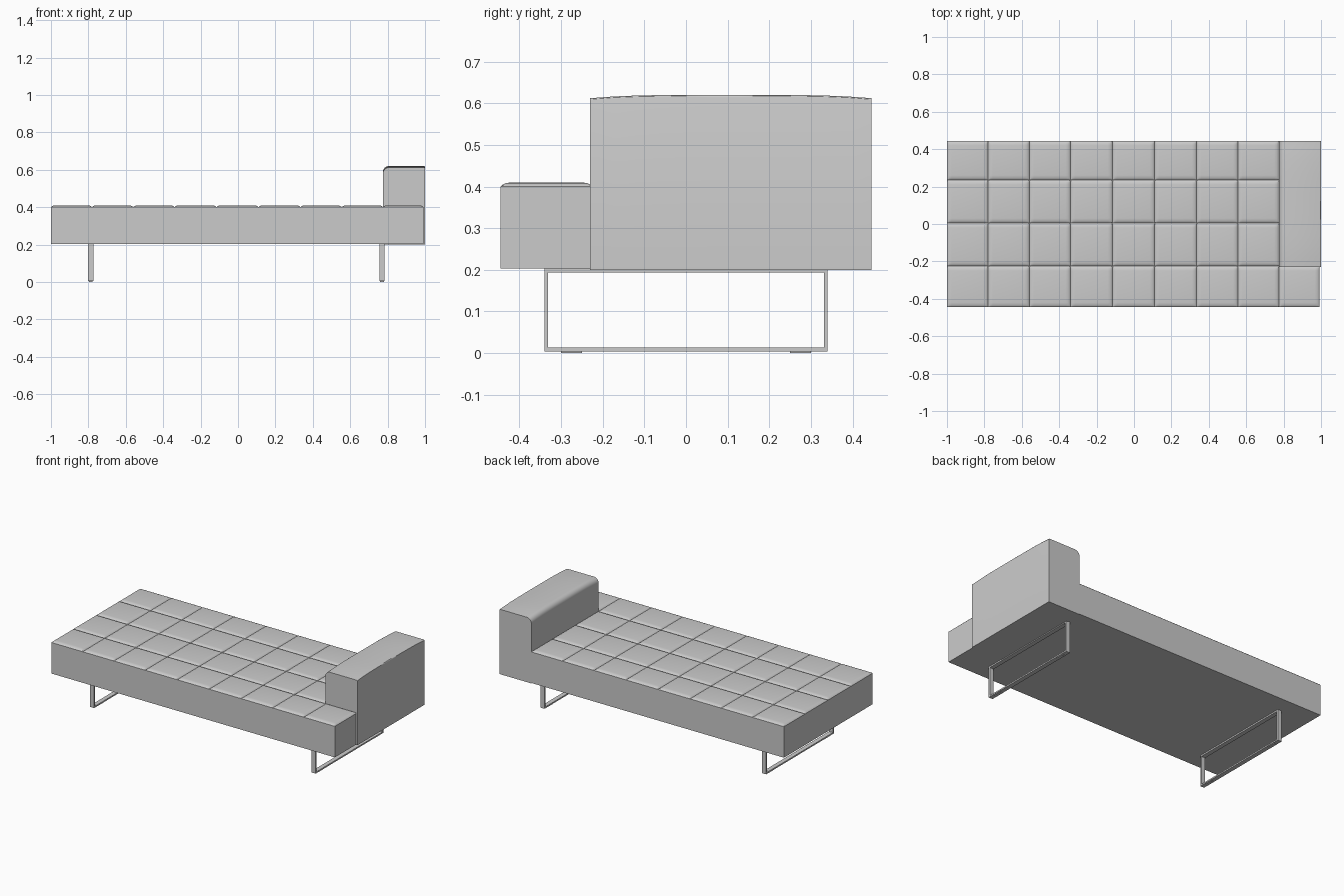
import bpy, bmesh, math

cube = bpy.data.objects.get("Cube")
if cube:
    bpy.data.objects.remove(cube, do_unlink=True)


def material(name, rgb):
    m = bpy.data.materials.new(name)
    m.use_nodes = True
    m.diffuse_color = (*rgb, 1)
    m.node_tree.nodes["Principled BSDF"].inputs["Base Color"].default_value = (*rgb, 1)
    return m


GREY = material("neutral grey", (0.6, 0.6, 0.6))


def finish(bm, name, angle=30):
    bmesh.ops.recalc_face_normals(bm, faces=bm.faces)
    mesh = bpy.data.meshes.new(name)
    bm.to_mesh(mesh)
    bm.free()
    mesh.materials.append(GREY)
    ob = bpy.data.objects.new(name, mesh)
    bpy.context.collection.objects.link(ob)
    bpy.ops.object.select_all(action='DESELECT')
    ob.select_set(True)
    bpy.context.view_layer.objects.active = ob
    bpy.ops.object.shade_smooth_by_angle(angle=math.radians(angle))
    return ob


def box(name, lo, hi):
    bm = bmesh.new()
    bmesh.ops.create_cube(bm, size=1)
    for v in bm.verts:
        v.co = [(a + b) / 2 + c * (b - a) for a, b, c in zip(lo, hi, v.co)]
    return finish(bm, name)


# Rounded shoulder of one tufted square: (distance from seam, height)
SHOULDER = [(0, 0), (0.004, 0.004), (0.012, 0.008), (0.025, 0.01)]
BOTTOM, SEAM = 0.203, 0.4


def stations(seams):
    pts = {}
    for a, b in zip(seams, seams[1:]):
        for d, h in SHOULDER:
            pts[a + d] = h
            pts[b - d] = h
    return sorted(pts.items())


def tufted_pad(name, x_seams, y_seams):
    """Solid cushion whose top is a grid of softly raised squares."""
    bm = bmesh.new()
    xs, ys = stations(x_seams), stations(y_seams)
    grid = [[bm.verts.new((x, y, SEAM + min(hx, hy))) for y, hy in ys] for x, hx in xs]
    for c0, c1 in zip(grid, grid[1:]):
        for j in range(len(ys) - 1):
            bm.faces.new((c0[j], c1[j], c1[j + 1], c0[j + 1]))
    rim = [e for e in bm.edges if e.is_boundary]
    skirt = bmesh.ops.extrude_edge_only(bm, edges=rim)["geom"]
    for v in skirt:
        if isinstance(v, bmesh.types.BMVert):
            v.co.z = BOTTOM
    bmesh.ops.contextual_create(
        bm, geom=[e for e in skirt if isinstance(e, bmesh.types.BMEdge) and e.is_boundary])
    return finish(bm, name)


X_SEAMS = [-1, -0.78, -0.56, -0.34, -0.115, 0.11, 0.335, 0.555, 0.775]
Y_SEAMS = [-0.445, -0.225, 0.005, 0.235, 0.445]
tufted_pad("seat_cushion", X_SEAMS, Y_SEAMS)
tufted_pad("seat_corner", [0.775, 0.992], Y_SEAMS[:2])


# Headrest: rounded profile lofted along y with a gently crowned top
def headrest():
    x0, x1, y0, y1, top = 0.775, 1.0, -0.23, 0.445, 0.62
    corner, edge = 0.032, 0.006
    bm = bmesh.new()
    rings = []
    for i in range(13):
        t = i / 12 * 2 - 1
        crown = top - 0.008 * abs(t) ** 4
        profile = [(x1, 0.2), (x0, 0.2)]
        for k in range(7):
            a = math.pi / 2 * k / 6
            profile.append((x0 + corner * (1 - math.cos(a)), crown - corner * (1 - math.sin(a))))
        for k in range(4):
            a = math.pi / 2 * k / 3
            profile.append((x1 - edge * (1 - math.sin(a)), crown - edge * (1 - math.cos(a))))
        y = (y0 + y1) / 2 + t * (y1 - y0) / 2
        rings.append([bm.verts.new((x, y, z)) for x, z in profile])
    n = len(rings[0])
    for r0, r1 in zip(rings, rings[1:]):
        for j in range(n):
            bm.faces.new((r0[j], r0[(j + 1) % n], r1[(j + 1) % n], r1[j]))
    bm.faces.new(rings[0])
    bm.faces.new(rings[-1])
    finish(bm, "headrest")


headrest()

# Sled legs: flat bar loops with small glides underneath
HALF, BAR, LOW, HIGH = 0.34, 0.009, 0.004, 0.203
for side, x in (("right", -0.787), ("left", 0.77)):
    a, b = x - 0.014, x + 0.014
    for end, s in (("front", -1), ("back", 1)):
        ys = sorted((s * HALF, s * (HALF - BAR)))
        box(f"{side}_{end}_leg", (a, ys[0], LOW), (b, ys[1], HIGH))
        ys = sorted((s * 0.25, s * 0.3))
        box(f"{side}_{end}_glide", (a + 0.004, ys[0], 0), (b - 0.004, ys[1], LOW))
    inner = HALF - BAR
    box(f"{side}_floor_bar", (a, -inner, LOW), (b, inner, LOW + BAR))
    box(f"{side}_top_bar", (a, -inner, HIGH - BAR), (b, inner, HIGH))
